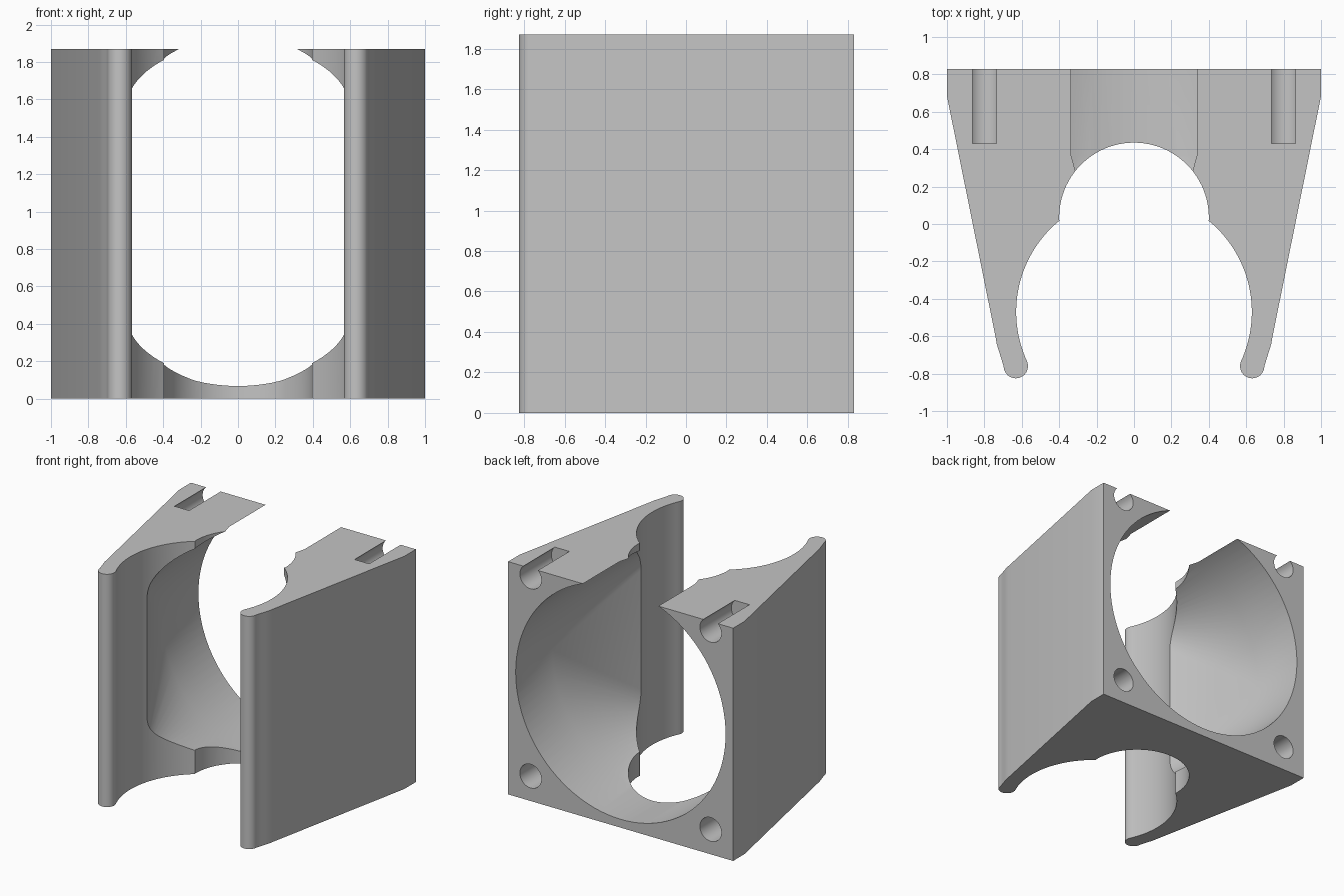
import bpy, bmesh
from math import cos, sin, pi, radians, atan2
from mathutils import Vector, Matrix

cube = bpy.data.objects.get("Cube")
if cube:
    bpy.data.objects.remove(cube, do_unlink=True)

HEIGHT, MID_Z, BACK = 1.87, 1.0, 0.83

grey = bpy.data.materials.new("plain_grey")
grey.use_nodes = True
grey.diffuse_color = (0.55, 0.55, 0.55, 1)
grey.node_tree.nodes["Principled BSDF"].inputs["Base Color"].default_value = grey.diffuse_color


def arc(cx, cy, r, start, end, n):
    """Points on an arc, angles in degrees."""
    steps = [radians(start + (end - start) * i / n) for i in range(n + 1)]
    return [(cx + r * cos(a), cy + r * sin(a)) for a in steps]


def add_object(name, bm):
    bmesh.ops.recalc_face_normals(bm, faces=bm.faces)
    mesh = bpy.data.meshes.new(name)
    bm.to_mesh(mesh)
    bm.free()
    ob = bpy.data.objects.new(name, mesh)
    bpy.context.collection.objects.link(ob)
    return ob


# Plan outline of the +x half: back corner, sloped wall, rounded tip, clip arc, inner arc
half = [(1, BACK), (1, 0.684), (0.739, -0.61), (0.733, -0.645), (0.722, -0.68), (0.709, -0.722)]
half += arc(0.632, -0.76, 0.065, 0, -195, 20)
half += arc(0, -0.47, 0.63, -25, 51, 32)
half += arc(0, 0.035, 0.4, -2, 90, 24)
outline = half + [(-x, y) for x, y in reversed(half[:-1])]

bm = bmesh.new()
base = bm.faces.new([bm.verts.new((x, y, 0)) for x, y in outline])
up = bmesh.ops.extrude_face_region(bm, geom=[base])
bmesh.ops.translate(bm, vec=(0, 0, HEIGHT),
                    verts=[v for v in up["geom"] if isinstance(v, bmesh.types.BMVert)])
body = add_object("duct_body", bm)
body.data.materials.append(grey)

# Air passage: round at the back, narrowing to a rectangle at the front
bm = bmesh.new()
for y in (1.0, 0.365):
    for x, z in arc(0, MID_Z, 0.933, 0, 360, 96)[:-1]:
        bm.verts.new((x, y, z))
for sx in (-1, 1):
    for sz in (-1, 1):
        bm.verts.new((sx * 0.43, -0.64, MID_Z + sz * 0.73))
bmesh.ops.convex_hull(bm, input=bm.verts)
cutters = [add_object("passage_cutter", bm)]

# Four blind screw holes in the back
for sx in (-1, 1):
    for sz in (-1, 1):
        bm = bmesh.new()
        place = Matrix.Translation((sx * 0.8, 0.73, MID_Z + sz * 0.8)) @ Matrix.Rotation(pi / 2, 4, 'X')
        bmesh.ops.create_cone(bm, cap_ends=True, segments=40, radius1=0.0955,
                              radius2=0.0955, depth=0.6, matrix=place)
        cutters.append(add_object("screw_hole_cutter", bm))

bpy.ops.object.select_all(action='DESELECT')
bpy.context.view_layer.objects.active = body
body.select_set(True)
for cutter in cutters:
    cutter.hide_render = True
    mod = body.modifiers.new("cut", 'BOOLEAN')
    mod.operation = 'DIFFERENCE'
    mod.solver = 'EXACT'
    mod.object = cutter
    bpy.ops.object.modifier_apply(modifier=mod.name)
    bpy.data.objects.remove(cutter, do_unlink=True)

bpy.ops.object.shade_smooth_by_angle(angle=radians(30))
